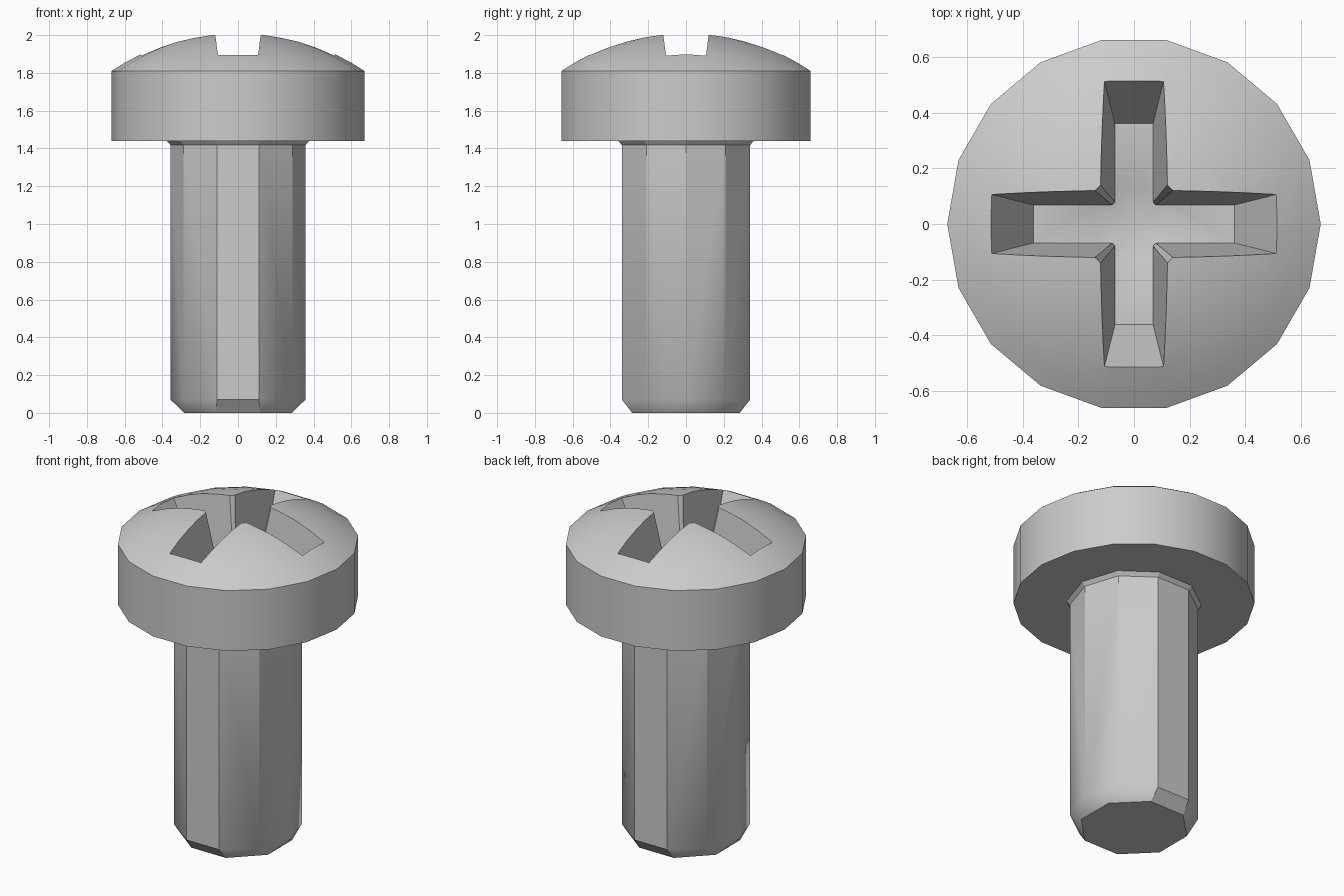
import bpy, bmesh, math

cube = bpy.data.objects.get("Cube")
if cube:
    bpy.data.objects.remove(cube, do_unlink=True)

# Single steel colour
steel = bpy.data.materials.new("steel grey")
GREY = (0.6, 0.6, 0.6, 1)
steel.diffuse_color = GREY
steel.use_nodes = True
steel.node_tree.nodes["Principled BSDF"].inputs["Base Color"].default_value = GREY


def ring(radius, z, sides, turn=0.0):
    """Points of a regular polygon."""
    return [(radius * math.cos(turn + math.tau * i / sides),
             radius * math.sin(turn + math.tau * i / sides), z) for i in range(sides)]


def box_ring(hx, hy, z):
    return [(-hx, -hy, z), (hx, -hy, z), (hx, hy, z), (-hx, hy, z)]


def finish(name, bm):
    bmesh.ops.recalc_face_normals(bm, faces=bm.faces)
    mesh = bpy.data.meshes.new(name)
    bm.to_mesh(mesh)
    bm.free()
    mesh.materials.append(steel)
    obj = bpy.data.objects.new(name, mesh)
    bpy.context.scene.collection.objects.link(obj)
    return obj


def loft(name, rings):
    """Closed solid through rings with equal point counts."""
    bm = bmesh.new()
    loops = [[bm.verts.new(p) for p in r] for r in rings]
    n = len(loops[0])
    for a, b in zip(loops, loops[1:]):
        for i in range(n):
            j = (i + 1) % n
            bm.faces.new((a[i], a[j], b[j], b[i]))
    bm.faces.new(loops[0][::-1])
    bm.faces.new(loops[-1])
    return finish(name, bm)


def hull(name, points):
    """Convex solid around the points, with flat areas merged."""
    bm = bmesh.new()
    for p in points:
        bm.verts.new(p)
    bmesh.ops.convex_hull(bm, input=bm.verts)
    bmesh.ops.dissolve_limit(bm, angle_limit=0.01, verts=bm.verts, edges=bm.edges)
    return finish(name, bm)


def smooth(obj, degrees):
    obj.data.shade_smooth()
    obj.data.set_sharp_from_angle(angle=math.radians(degrees))


# Head: straight 18-sided rim under a shallow dome
RIM, APEX, DOME = 0.67, 2.014, 1.202
profile = [(RIM, 1.44), (RIM, 1.81)]
for r in (0.6, 0.52, 0.43, 0.34, 0.26, 0.19, 0.1):
    profile.append((r, APEX - DOME + math.sqrt(DOME ** 2 - r ** 2)))
head = loft("head", [ring(r, z, 18) for r, z in profile])

# Cross recess: two tapered slots, a conical centre and a shallow pit
FLOOR, TOP = 1.6, 2.1
eighth = math.pi / 8
cutters = [
    hull("slot_cutter_x", box_ring(0.36, 0.068, FLOOR) + box_ring(0.618, 0.133, TOP)),
    hull("slot_cutter_y", box_ring(0.068, 0.36, FLOOR) + box_ring(0.133, 0.618, TOP)),
    hull("centre_cutter", ring(0.111, FLOOR - 0.002, 8, eighth) + ring(0.221, TOP, 8, eighth)),
    hull("pit_cutter", ring(0.15, FLOOR + 0.004, 8, eighth) + [(0, 0, FLOOR - 0.07)]),
]
for cutter in cutters[:3] + cutters[3:]:
    cutter.hide_render = True
    mod = head.modifiers.new(cutter.name, 'BOOLEAN')
    mod.operation = 'DIFFERENCE'
    mod.solver = 'EXACT'
    mod.object = cutter

# Bake the cuts and drop the cutters
bpy.context.view_layer.update()
cut = bpy.data.meshes.new_from_object(
    head.evaluated_get(bpy.context.evaluated_depsgraph_get()))
head.modifiers.clear()
head.data = cut
for cutter in cutters:
    bpy.data.objects.remove(cutter, do_unlink=True)
smooth(head, 30)

# Shaft: ten flat sides, chamfered down to an eight-sided tip
shaft = hull("shaft", ring(0.357, 1.42, 10) + ring(0.357, 0.07, 10)
             + ring(0.308, 0.0, 8, eighth))
smooth(shaft, 30)

# Collar: small flare where the shaft meets the head
collar = loft("collar", [ring(0.355, 1.415, 10), ring(0.378, 1.442, 10)])
